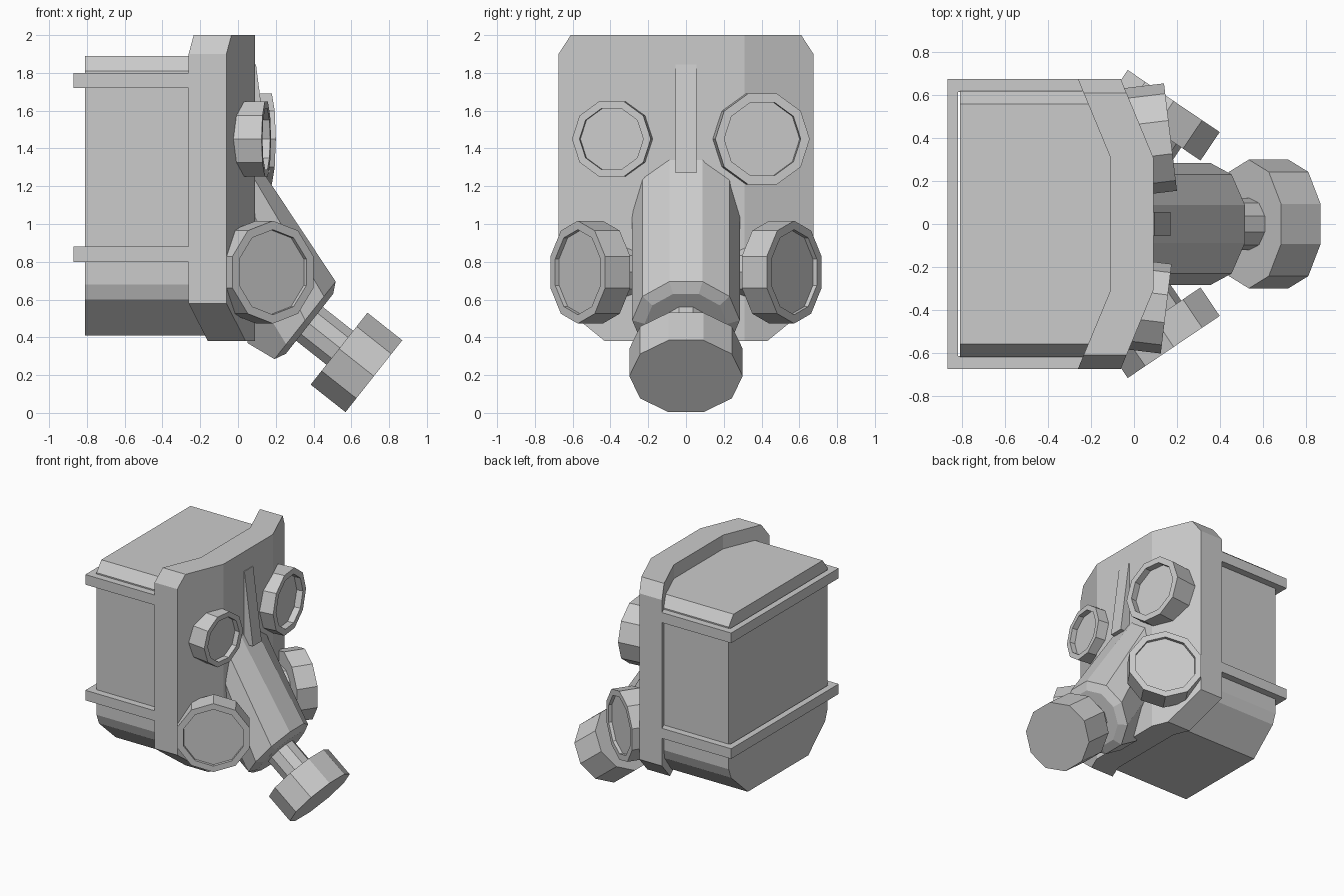
import bpy, bmesh, math
from mathutils import Vector

if "Cube" in bpy.data.objects:
    bpy.data.objects.remove(bpy.data.objects["Cube"])


def finish(name, bm):
    bmesh.ops.recalc_face_normals(bm, faces=bm.faces)
    mesh = bpy.data.meshes.new(name)
    bm.to_mesh(mesh)
    bm.free()
    ob = bpy.data.objects.new(name, mesh)
    bpy.context.collection.objects.link(ob)
    return ob


def loft(bm, rings):
    """Skin closed rings of points and cap both ends."""
    loops = [[bm.verts.new(p) for p in r] for r in rings]
    n = len(loops[0])
    for a, b in zip(loops, loops[1:]):
        for i in range(n):
            j = (i + 1) % n
            bm.faces.new((a[i], a[j], b[j], b[i]))
    bm.faces.new(loops[0])
    bm.faces.new(loops[-1])


def prism(name, profile, lo, hi, place):
    """Extrude a 2D profile from lo to hi; place(a, b, t) gives the 3D point."""
    bm = bmesh.new()
    loft(bm, [[place(a, b, t) for a, b in profile] for t in (lo, hi)])
    return finish(name, bm)


def ring(center, axis, r, flat_top=True, squash=1.0):
    """Ten-sided ring around an axis, starting at its top."""
    a = Vector(axis).normalized()
    side = Vector((0, 0, 1)).cross(a).normalized()
    up = a.cross(side)
    ts = [math.radians(36 * (k + 0.5 * flat_top)) for k in range(10)]
    return [Vector(center) + side * r * math.sin(t) + up * r * squash * math.cos(t) for t in ts]


def turned(name, center, axis, steps, **kw):
    """Ten-sided turned part; steps are (distance along axis, radius)."""
    a = Vector(axis).normalized()
    bm = bmesh.new()
    loft(bm, [ring(Vector(center) + a * d, axis, r, **kw) for d, r in steps])
    return finish(name, bm)


def mirrored(half):
    return half + [(-y, z) for y, z in reversed(half)]


def yz(a, b, t):
    return (t, a, b)


# Head block
prism("head_block", mirrored([(.56, 1.89), (.62, 1.81), (.62, .68), (.59, .60), (.38, .41)]),
      -.81, -.11, yz)

# Face plate: flat silhouette bent back at both sides
bm = bmesh.new()
plate = mirrored([(.61, 2.0), (.675, 1.9), (.675, .58), (.43, .38)])
loft(bm, [[(x, y, z) for y, z in plate] for x in (-.11, .09)])
for y in (-.31, .31):
    bmesh.ops.bisect_plane(bm, geom=bm.verts[:] + bm.edges[:] + bm.faces[:],
                           plane_co=(0, y, 0), plane_no=(0, 1, 0))
for v in bm.verts:
    v.co.x -= max(0, abs(v.co.y) - .31) * .415
finish("face_plate", bm)

# Two straps around the head
u_shape = [(-.2, .675), (-.87, .675), (-.87, -.675), (-.2, -.675),
           (-.2, -.615), (-.82, -.615), (-.82, .615), (-.2, .615)]
for name, z in (("upper_strap", 1.72), ("lower_strap", .80)):
    prism(name, u_shape, z, z + .08, lambda a, b, t: (a, b, t))

# Nose ridge
prism("nose_ridge", [(.05, 1.845), (.095, 1.845), (.17, 1.27), (.05, 1.27)],
      -.055, .055, lambda a, b, t: (a, t, b))

# Eyepieces, one larger than the other
for name, x, y, r in (("small_eyepiece", .15, -.395, .21), ("large_eyepiece", .17, .405, .252)):
    turned(name, (x, y, 1.45), (.993, math.copysign(.12, y), 0),
           [(-.95 * r, r), (0, r), (0, .81 * r), (-.2 * r, .81 * r)])

# Side filters with short necks
for s, label in ((-1, "right"), (1, "left")):
    c, axis = (.185, s * .573, .745), (.56, s * .83, 0)
    turned(label + "_filter", c, axis, [(-.16, .272), (0, .272), (0, .225), (-.025, .225)],
           flat_top=False)
    turned(label + "_filter_neck", c, axis, [(-.3, .15), (-.1, .15)])

# Snout: tall base inside the plate, lofted to a bevelled slanted end
d = Vector((.785, 0, -.62)).normalized()
end = Vector((.355, 0, .49))
base_z = {0: 1.40, 1: 1.30, 2: 1.12, 3: .70, 4: .37}
outer = ring(end, d, .285, squash=.965)
base = [(.05, p.y, base_z[min(k, 9 - k)]) for k, p in enumerate(outer)]
bm = bmesh.new()
loft(bm, [base, outer, ring(end + d * .03, d, .22, squash=.965)])
finish("snout", bm)

# Canister on its neck
turned("canister_neck", end, d, [(0, .12), (.26, .12)])
turned("canister", (.535, 0, .34), d, [(0, .3), (.235, .3)], squash=.85)
